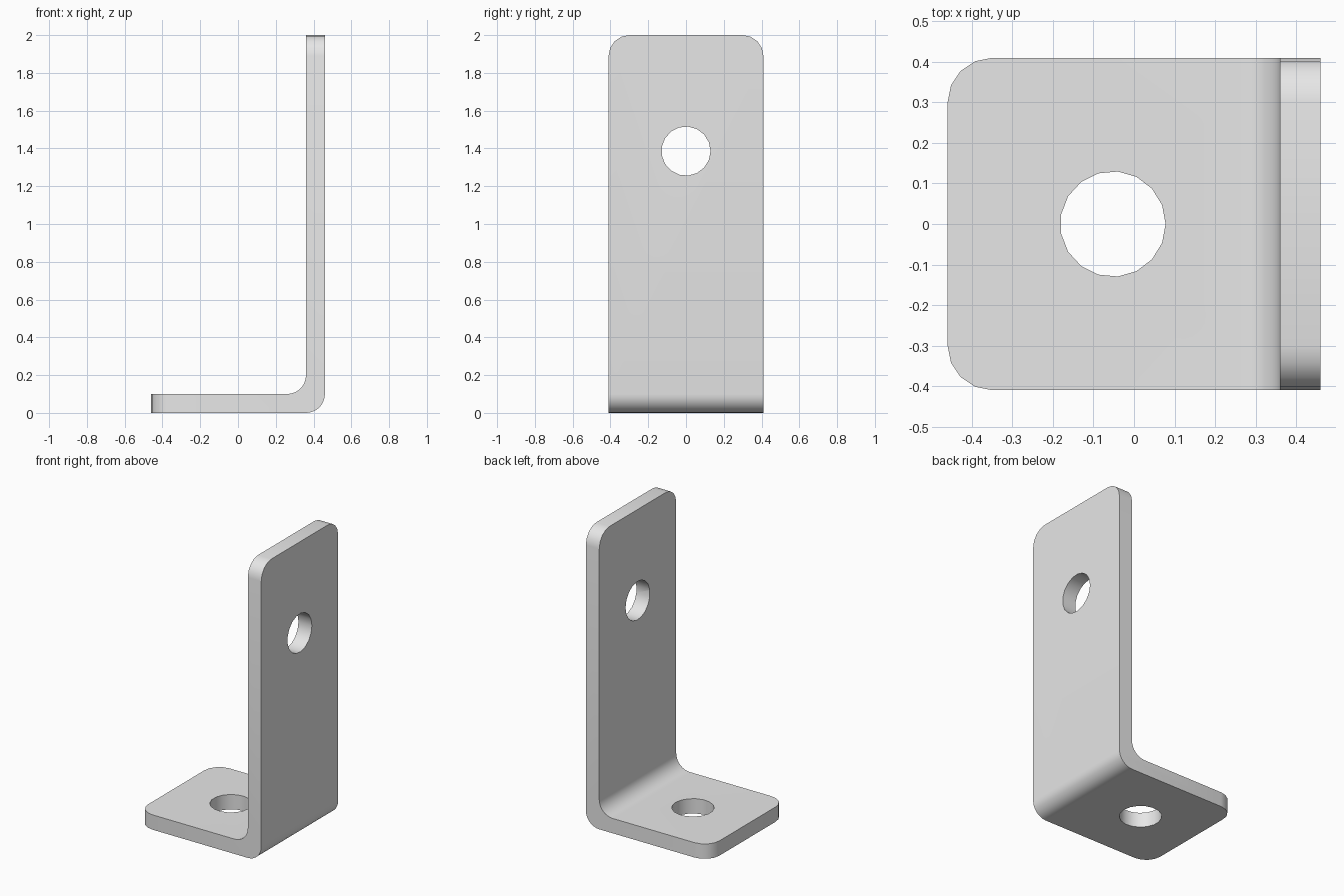
import bpy
import bmesh
from math import pi, radians
from mathutils import Vector

cube = bpy.data.objects.get("Cube")
if cube:
    bpy.data.objects.remove(cube, do_unlink=True)

LEFT, RIGHT, HALF_W, HEIGHT, THICK = -0.46, 0.46, 0.41, 2.0, 0.1
CORNER_R, BEND_R, HOLE_R = 0.11, 0.1, 0.13

steel = bpy.data.materials.new("plain_grey")
steel.use_nodes = True
grey = (0.8, 0.8, 0.8, 1)
steel.diffuse_color = grey
steel.node_tree.nodes["Principled BSDF"].inputs["Base Color"].default_value = grey

# L-shaped profile, extruded across the width
bm = bmesh.new()
inner = RIGHT - THICK
profile = [(LEFT, 0), (RIGHT, 0), (RIGHT, HEIGHT), (inner, HEIGHT), (inner, THICK), (LEFT, THICK)]
face = bm.faces.new([bm.verts.new((x, -HALF_W, z)) for x, z in profile])
new = bmesh.ops.extrude_face_region(bm, geom=[face])["geom"]
bmesh.ops.translate(bm, vec=(0, 2 * HALF_W, 0), verts=[v for v in new if isinstance(v, bmesh.types.BMVert)])
bmesh.ops.recalc_face_normals(bm, faces=bm.faces)


def round_edges(test, radius, segments):
    edges = [e for e in bm.edges if test(*[v.co for v in e.verts])]
    bmesh.ops.bevel(bm, geom=edges, offset=radius, offset_type='OFFSET',
                    segments=segments, profile=0.5, affect='EDGES')


def is_bend(a, b):
    return abs(a.y - b.y) > HALF_W and min(a.x, b.x) > 0 and max(a.z, b.z) < HEIGHT / 2


def is_corner(a, b):
    if abs(a.y - b.y) > 0.01:
        return False
    foot_end = max(a.x, b.x) < LEFT + 0.01
    top_end = min(a.z, b.z) > HEIGHT - 0.01
    return foot_end or top_end


# Rounded free corners, then the rounded bend
round_edges(is_corner, CORNER_R, 4)
round_edges(is_bend, BEND_R, 8)

mesh = bpy.data.meshes.new("bracket")
bm.to_mesh(mesh)
bm.free()
mesh.materials.append(steel)
bracket = bpy.data.objects.new("angle_bracket", mesh)
bpy.context.collection.objects.link(bracket)


# Bolt holes through the foot and the upright
def bolt_hole(name, location, rotation):
    bpy.ops.mesh.primitive_cylinder_add(vertices=17, radius=HOLE_R, depth=0.4,
                                        location=location, rotation=rotation)
    cutter = bpy.context.object
    cutter.name = name
    cutter.data.materials.append(steel)
    cutter.hide_render = True
    cutter.display_type = 'WIRE'
    mod = bracket.modifiers.new(name, 'BOOLEAN')
    mod.operation = 'DIFFERENCE'
    mod.solver = 'EXACT'
    mod.object = cutter
    return cutter


cutters = [bolt_hole("foot_hole", (-0.052, 0, THICK / 2), (0, 0, -pi / 2)),
           bolt_hole("upright_hole", (RIGHT - THICK / 2, 0, 1.386), (0, pi / 2, 0))]

bpy.ops.object.select_all(action='DESELECT')
bracket.select_set(True)
bpy.context.view_layer.objects.active = bracket
for mod in list(bracket.modifiers):
    bpy.ops.object.modifier_apply(modifier=mod.name)
for cutter in cutters:
    bpy.data.objects.remove(cutter, do_unlink=True)

bpy.ops.object.shade_smooth_by_angle(angle=radians(30))
